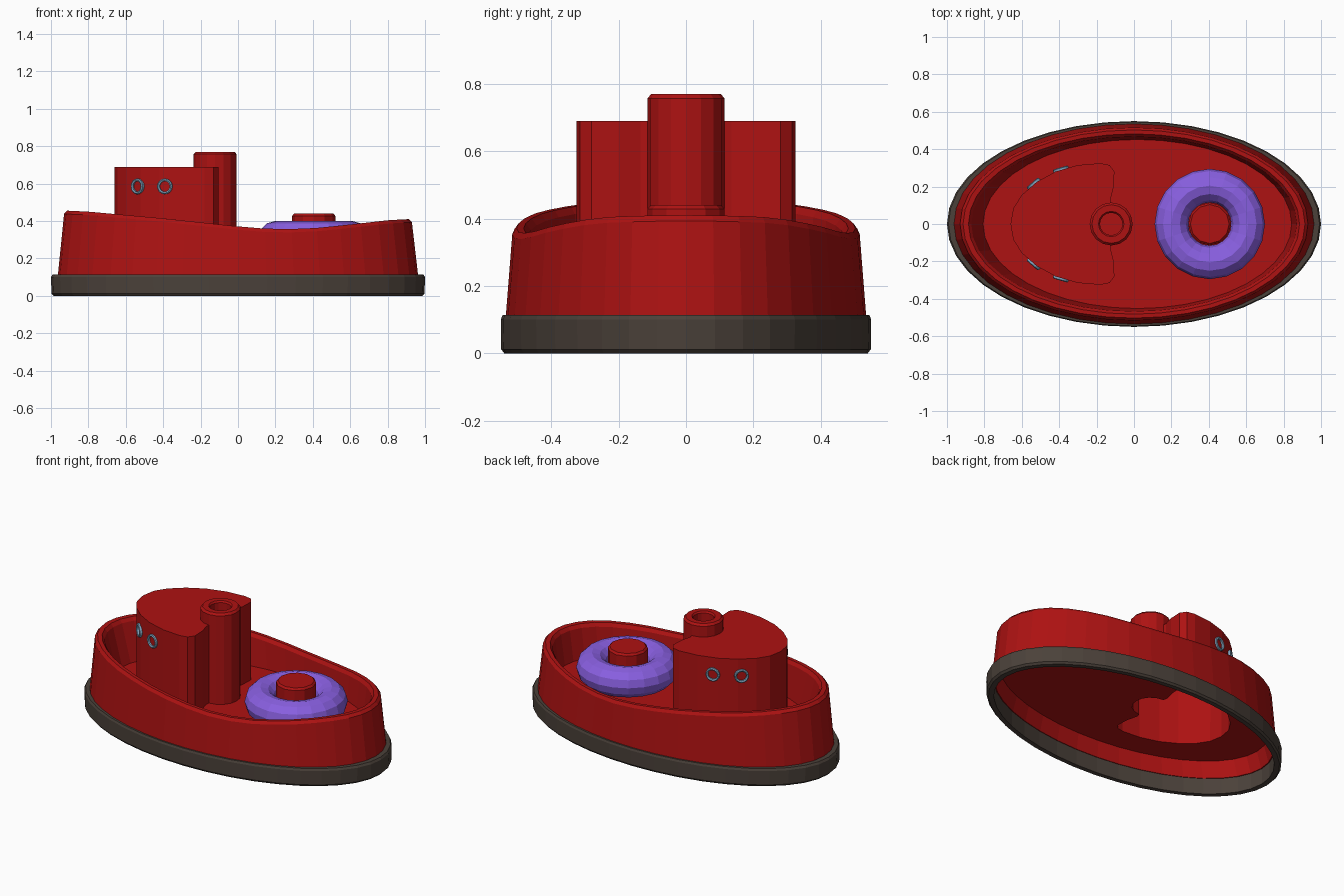
import bpy, bmesh, math
from mathutils import Vector, Matrix

if "Cube" in bpy.data.objects:
    bpy.data.objects.remove(bpy.data.objects["Cube"])


def material(name, rgb):
    m = bpy.data.materials.new(name)
    m.diffuse_color = (*rgb, 1)
    m.use_nodes = True
    m.node_tree.nodes["Principled BSDF"].inputs["Base Color"].default_value = m.diffuse_color
    return m


RED = material("red", (0.42, 0.006, 0.006))
GREY = material("dark grey", (0.07, 0.053, 0.042))
PURPLE = material("purple", (0.25, 0.115, 0.75))
BLUE = material("pale blue", (0.22, 0.37, 0.52))


def finish(bm, name, mat, recalc=True):
    if recalc:
        bmesh.ops.recalc_face_normals(bm, faces=bm.faces)
    me = bpy.data.meshes.new(name)
    bm.to_mesh(me)
    bm.free()
    me.materials.append(mat)
    ob = bpy.data.objects.new(name, me)
    bpy.context.collection.objects.link(ob)
    return ob


def loft(name, loops, mat, ring=False, caps=False, matrix=None):
    """Skin a list of equal point loops; ring joins last to first."""
    bm = bmesh.new()
    vs = [[bm.verts.new(p) for p in lp] for lp in loops]
    n = len(vs[0])
    pairs = list(zip(vs, vs[1:])) + ([(vs[-1], vs[0])] if ring else [])
    for a, b in pairs:
        for i in range(n):
            j = (i + 1) % n
            bm.faces.new((a[i], a[j], b[j], b[i]))
    if caps:
        bm.faces.new(vs[0])
        bm.faces.new(vs[-1])
    if matrix:
        bm.transform(matrix)
    return finish(bm, name, mat)


def ellipse(rx, ry, z, cx=0.0, n=40):
    pts = []
    for i in range(n):
        a = 2 * math.pi * i / n
        x = cx + rx * math.cos(a)
        pts.append((x, ry * math.sin(a), z(x) if callable(z) else z))
    return pts


def lathe(name, profile, mat, n, centre=(0, 0), **kw):
    loops = []
    for r, z in profile:
        loops.append([(centre[0] + x, centre[1] + y, zz)
                      for x, y, zz in ellipse(r, r, z, n=n)])
    return loft(name, loops, mat, **kw)


# sheer line of the rim
SHEER = [(-0.93, .456), (-0.8, .45), (-0.4, .414), (0, .371), (0.12, .36), (0.25, .356),
         (0.4, .361), (0.6, .381), (0.8, .404), (0.93, .411)]


def sheer(x, drop=0.0):
    x = min(max(x, SHEER[0][0]), SHEER[-1][0])
    for (a, za), (b, zb) in zip(SHEER, SHEER[1:]):
        if x <= b:
            return za + (zb - za) * (x - a) / (b - a) - drop


DECK = 0.20

# grey base band
loft("base_band", [ellipse(.952, .512, 0), ellipse(.985, .54, 0), ellipse(.997, .549, .012),
                   ellipse(1, .55, .1), ellipse(.992, .545, .113), ellipse(.952, .512, .113)],
     GREY, ring=True)

# hull wall: inside, outside, rounded rim, down to the deck
loft("hull", [ellipse(.915, .492, DECK), ellipse(.946, .508, .1), ellipse(.964, .536, .1),
              ellipse(.93, .516, lambda x: sheer(x, .018)),
              ellipse(.914, .503, sheer), ellipse(.885, .482, sheer),
              ellipse(.87, .467, lambda x: sheer(x, .02)),
              ellipse(.825, .452, DECK, .018)], RED)

# cabin plan: half outline, then the round funnel front, then mirrored
half = [(-.66, 0), (-.645, .085), (-.6, .155), (-.52, .225), (-.42, .28), (-.3, .315),
        (-.18, .325), (-.13, .315), (-.105, .28), (-.108, .2), (-.125, .135)]
FX, FR = -.122, .115
half += [(FX + FR * math.cos(math.radians(a)), FR * math.sin(math.radians(a)))
         for a in (90, 67.5, 45, 22.5, 0)]
plan = half + [(x, -y) for x, y in half[-2:0:-1]]

# deck with an opening under the cabin
bm = bmesh.new()
for pts in (ellipse(.915, .492, DECK), [(x, y, DECK) for x, y in plan]):
    vs = [bm.verts.new(p) for p in pts]
    for i in range(len(vs)):
        bm.edges.new((vs[i - 1], vs[i]))
bmesh.ops.triangle_fill(bm, edges=bm.edges[:], use_beauty=True, normal=(0, 0, 1))
finish(bm, "deck", RED, recalc=False)

# hollow cabin, open below
bm = bmesh.new()
low = [bm.verts.new((x, y, DECK)) for x, y in plan]
top = [bm.verts.new((x, y, .69)) for x, y in plan]
for i in range(len(plan)):
    bm.faces.new((low[i - 1], low[i], top[i], top[i - 1]))
bm.faces.new(top)
bmesh.ops.recalc_face_normals(bm, faces=bm.faces)
roof = max(bm.faces, key=lambda f: f.calc_center_median().z)
if roof.normal.z < 0:
    bmesh.ops.reverse_faces(bm, faces=bm.faces[:])
cabin = finish(bm, "cabin", RED, recalc=False)
shell = cabin.modifiers.new("wall", 'SOLIDIFY')
shell.thickness = 0.01
shell.offset = -1

# funnel top with a bore
lathe("funnel", [(FR, .675), (FR, .757), (FR - .012, .77), (.068, .77), (.06, .76), (.06, .692)],
      RED, 16, (FX, 0), caps=True)

# mooring post and the ring around it
lathe("post", [(.115, DECK), (.115, .428), (.104, .44)], RED, 12, (.405, 0), caps=True)
tube = [(.205 + .09 * math.cos(2 * math.pi * k / 12), .31 + .09 * math.sin(2 * math.pi * k / 12))
        for k in range(12)]
lathe("life_ring", tube, PURPLE, 20, (.405, 0), ring=True)

# porthole rings set through the cabin walls
for side in (1, -1):
    for num, px in enumerate((-.535, -.39)):
        for (xa, ya), (xb, yb) in zip(half, half[1:]):
            if xa <= px <= xb:
                py = ya + (yb - ya) * (px - xa) / (xb - xa)
                normal = Vector((ya - yb, (xb - xa), 0))
                break
        normal.y *= side
        m = (Matrix.Translation((px, py * side, .585))
             @ normal.to_track_quat('Z', 'Y').to_matrix().to_4x4())
        lathe(f"porthole_{'back' if side > 0 else 'front'}_{num + 1}",
              [(.042, -.016), (.042, .01), (.036, .014), (.028, .01), (.028, -.016)],
              BLUE, 16, ring=True, matrix=m)
